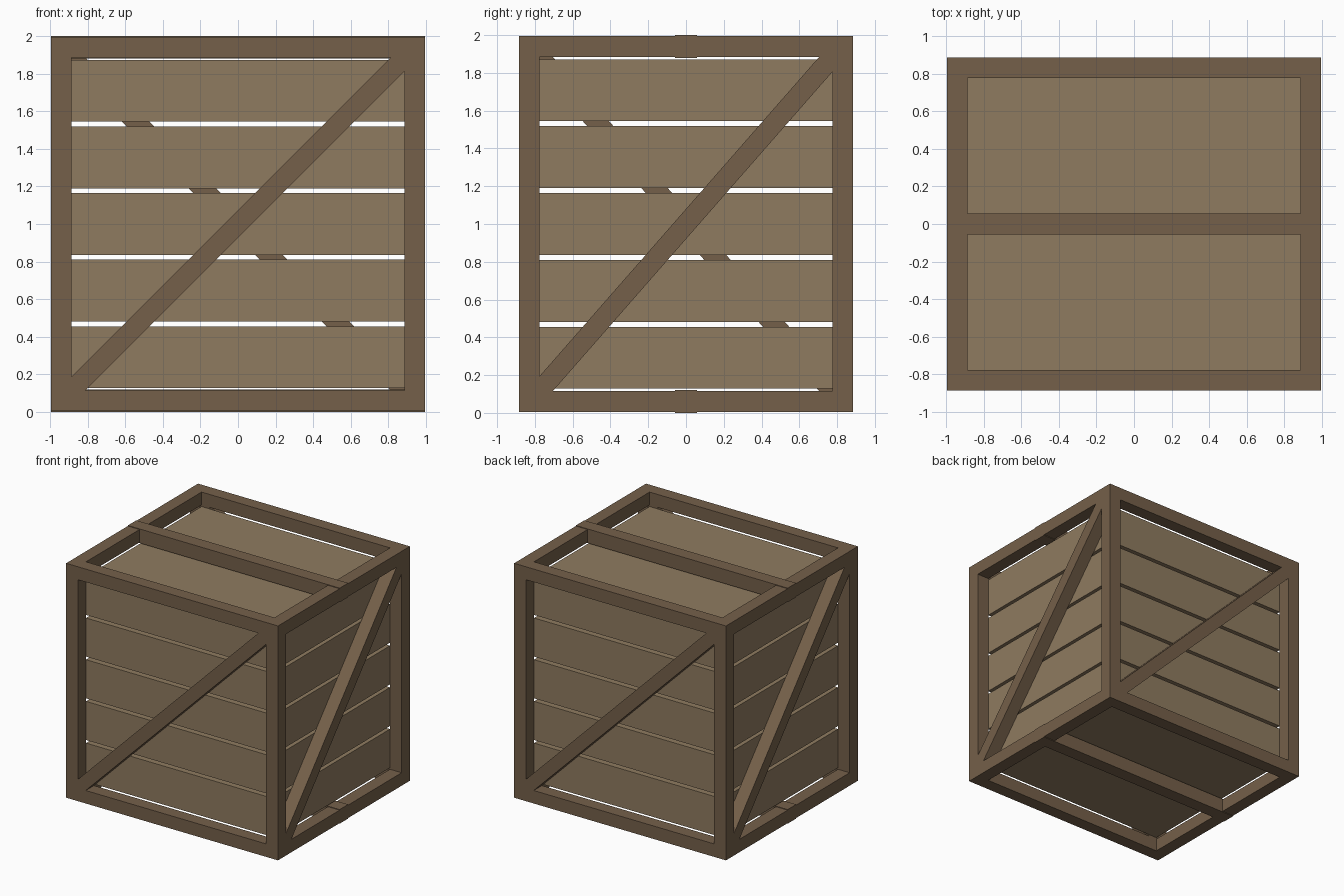
import bpy
import bmesh
from mathutils import Matrix, Vector

if "Cube" in bpy.data.objects:
    bpy.data.objects.remove(bpy.data.objects["Cube"])

HX, HY, HZ = 0.995, 0.885, 0.995   # outer half sizes of the frame
T = 0.11                           # beam thickness
IX, IY, IZ = HX - T, HY - T, HZ - T
CZ = 1.0


def material(name, rgb):
    m = bpy.data.materials.new(name)
    m.diffuse_color = (*rgb, 1)
    m.use_nodes = True
    m.node_tree.nodes["Principled BSDF"].inputs["Base Color"].default_value = m.diffuse_color
    return m


frame_mat = material("frame_wood", (0.178, 0.117, 0.068))
plank_mat = material("plank_wood", (0.275, 0.198, 0.117))


def add_object(name, bm, mat):
    bmesh.ops.recalc_face_normals(bm, faces=bm.faces)
    me = bpy.data.meshes.new(name)
    bm.to_mesh(me)
    bm.free()
    me.materials.append(mat)
    ob = bpy.data.objects.new(name, me)
    bpy.context.collection.objects.link(ob)
    return ob


def box(name, half, z, mat):
    bm = bmesh.new()
    bmesh.ops.create_cube(bm, size=2, matrix=Matrix.Translation((0, 0, z)) @ Matrix.Diagonal((*half, 1)))
    return add_object(name, bm, mat)


# Outer frame: a block with an opening cut through along each axis
frame = box("frame", (HX, HY, HZ), CZ, frame_mat)
cutters = [box("opening_cutter", h, CZ, frame_mat)
           for h in ((2, IY, IZ), (IX, 2, IZ), (IX, IY, 2))]
for c in cutters:
    c.hide_render = True
    mod = frame.modifiers.new("opening", 'BOOLEAN')
    mod.operation, mod.solver, mod.object = 'DIFFERENCE', 'EXACT', c
bpy.context.view_layer.objects.active = frame
for mod in list(frame.modifiers):
    bpy.ops.object.modifier_apply(modifier=mod.name)
for c in cutters:
    bpy.data.objects.remove(c)


# Diagonal braces: strip between opposite inner corners, trimmed to the opening
def brace(name, inner, outer, angle, width=0.105):
    length = (inner ** 2 + IZ ** 2) ** 0.5
    du = width / 2 * length / IZ       # strip half width measured along each axis
    dz = width / 2 * length / inner
    outline = [(-inner, -IZ), (-inner + du, -IZ), (inner, IZ - dz),
               (inner, IZ), (inner - du, IZ), (-inner, -IZ + dz)]
    bm = bmesh.new()
    face = bm.faces.new([bm.verts.new((u, -outer, v + CZ)) for u, v in outline])
    ext = bmesh.ops.extrude_face_region(bm, geom=[face])
    moved = [g for g in ext["geom"] if isinstance(g, bmesh.types.BMVert)]
    bmesh.ops.translate(bm, verts=moved, vec=Vector((0, T, 0)))
    bm.transform(Matrix.Rotation(angle, 4, 'Z'))
    return add_object(name, bm, frame_mat)


PI = 3.14159265
brace("front_brace", IX, HY, 0)
brace("back_brace", IX, HY, PI)
brace("right_brace", IY, HX, PI / 2)
brace("left_brace", IY, HX, -PI / 2)

# Middle beams on top and bottom, slightly proud of the frame
box("top_beam", (HX, 0.057, 0.06), 1.94, frame_mat)
box("bottom_beam", (HX, 0.057, 0.06), 0.06, frame_mat)

# Stacked plank layers inside the frame
for i in range(5):
    box(f"plank_layer_{i + 1}", (IX, IY, 0.164), CZ + (i - 2) * 0.354, plank_mat)
